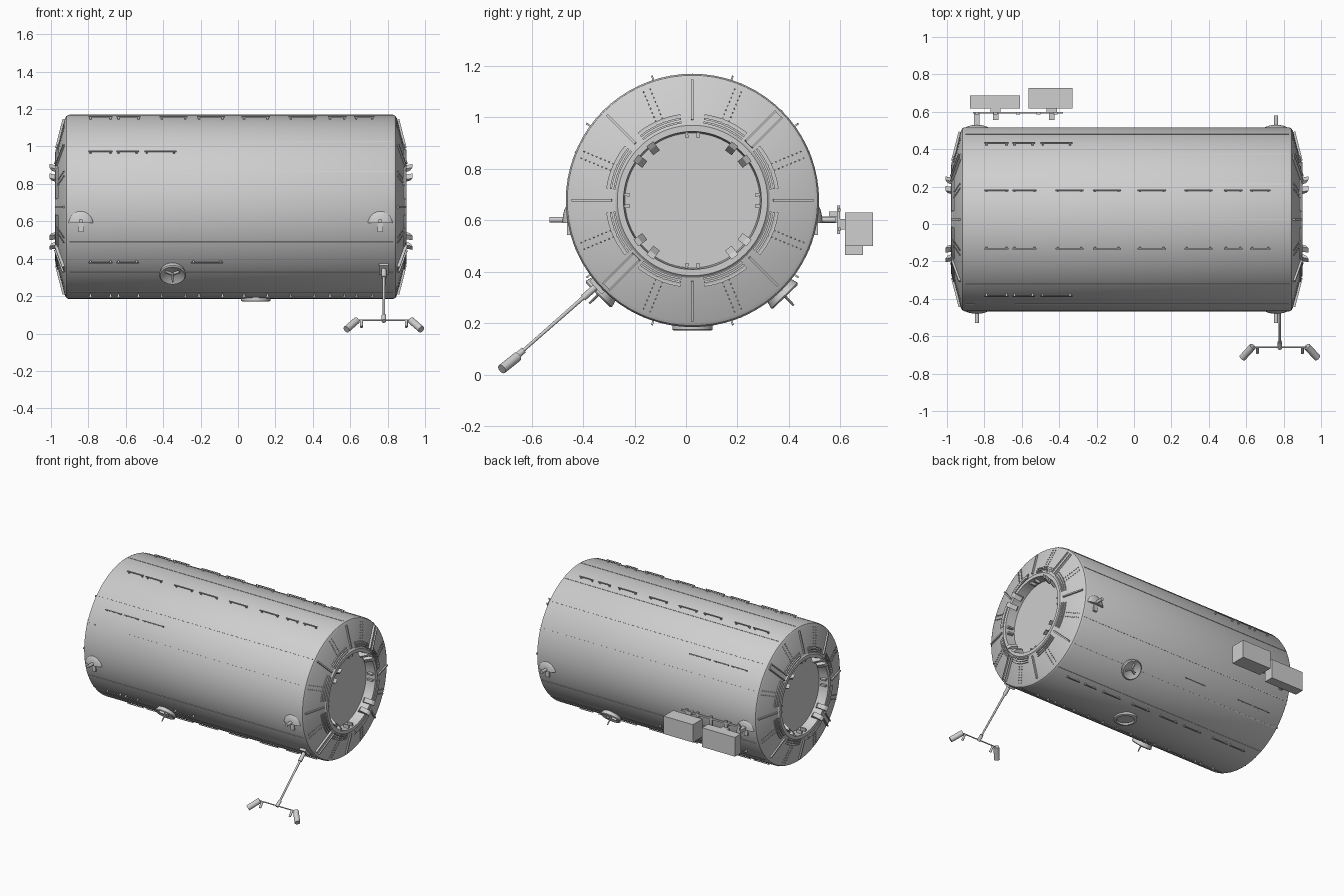
import bpy, bmesh, math
from mathutils import Matrix, Vector

if "Cube" in bpy.data.objects:
    bpy.data.objects.remove(bpy.data.objects["Cube"])

CY, CZ, R = 0.025, 0.677, 0.492      # hull axis and radius
X0, X1 = -0.918, 0.842               # hull ends
rad = math.radians

grey = bpy.data.materials.new("light_grey_metal")
grey.diffuse_color = (0.62, 0.62, 0.62, 1)
grey.use_nodes = True
grey.node_tree.nodes["Principled BSDF"].inputs["Base Color"].default_value = grey.diffuse_color


def finish(name, bm, smooth=True):
    """Turn a bmesh into a named object."""
    bmesh.ops.recalc_face_normals(bm, faces=bm.faces[:])
    me = bpy.data.meshes.new(name)
    bm.to_mesh(me)
    bm.free()
    me.materials.append(grey)
    ob = bpy.data.objects.new(name, me)
    bpy.context.collection.objects.link(ob)
    if smooth:
        bpy.ops.object.select_all(action='DESELECT')
        ob.select_set(True)
        bpy.context.view_layer.objects.active = ob
        bpy.ops.object.shade_smooth_by_angle(angle=rad(30))
    return ob


def frame(x, deg, r):
    """Local frame on the hull: X along the axis, Y tangent, Z outward."""
    a = rad(deg)
    out = Vector((0, math.cos(a), math.sin(a)))
    ax = Vector((1, 0, 0))
    m = Matrix((ax, out.cross(ax), out)).transposed().to_4x4()
    return Matrix.Translation((x, CY + r * out.y, CZ + r * out.z)) @ m


def box(bm, size, m=Matrix(), at=(0, 0, 0)):
    bmesh.ops.create_cube(bm, size=1, matrix=m @ Matrix.Translation(at) @ Matrix.Diagonal((*size, 1)))


def rod(bm, a, b, r, r2=None, seg=16):
    a, b = Vector(a), Vector(b)
    q = (b - a).to_track_quat('Z', 'Y').to_matrix().to_4x4()
    bmesh.ops.create_cone(bm, cap_ends=True, segments=seg, radius1=r, radius2=r if r2 is None else r2,
                          depth=(b - a).length, matrix=Matrix.Translation((a + b) / 2) @ q)


def lathe(bm, profile, m, seg, start=0, sweep=360):
    """Spin (height, radius) points about the local Z axis of m."""
    vs = [bm.verts.new((p[1], 0, p[0])) for p in profile]
    es = [bm.edges.new(e) for e in zip(vs, vs[1:])]
    rot = Matrix.Rotation(rad(start), 4, 'Z')
    bmesh.ops.transform(bm, matrix=rot, verts=vs)
    out = bmesh.ops.spin(bm, geom=vs + es, cent=(0, 0, 0), axis=(0, 0, 1), dvec=(0, 0, 0),
                         angle=rad(sweep), steps=seg, use_merge=False)
    new = set(vs)
    todo = list(vs)
    while todo:
        for e in todo.pop().link_edges:
            for v in e.verts:
                if v not in new:
                    new.add(v)
                    todo.append(v)
    new = list(new)
    bmesh.ops.transform(bm, matrix=m, verts=new)
    bmesh.ops.remove_doubles(bm, verts=new, dist=1e-5)


# frames whose Z points out of each end of the hull, origin at the hull edge
ENDS = [Matrix.Translation((X1, CY, CZ)) @ Matrix(((0, 0, 1), (1, 0, 0), (0, 1, 0))).to_4x4(),
        Matrix.Translation((X0, CY, CZ)) @ Matrix(((0, 0, -1), (1, 0, 0), (0, 1, 0))).to_4x4()]

# hull shell
bm = bmesh.new()
lathe(bm, [(0, R - 0.006), (0.012, R), (X1 - X0 - 0.012, R), (X1 - X0, R - 0.006)],
      Matrix.Translation((X0, CY, CZ)) @ Matrix(((0, 0, 1), (1, 0, 0), (0, 1, 0))).to_4x4(), 72)
finish("hull", bm)

# conical end, berthing ring and recessed hatch at both ends
for m, side in zip(ENDS, ("right", "left")):
    bm = bmesh.new()
    lathe(bm, [(0, R - 0.006), (0.008, R - 0.02), (0.052, 0.30), (0.06, 0.292), (0.06, 0.268),
               (-0.01, 0.262), (-0.01, 0)], m, 72)
    finish(f"end_cone_{side}", bm)

    # radial ribs, double on one diagonal
    bm = bmesh.new()
    for i in range(16):
        deg = i * 22.5
        spine = m @ Matrix.Rotation(rad(deg), 4, 'Z') @ Matrix.Translation((0.39, 0, 0.031)) \
            @ Matrix.Rotation(math.atan2(0.044, 0.172), 4, 'Y')
        if deg in (45, 225):
            for t in (-0.018, 0.018):
                box(bm, (0.17, 0.007, 0.018), spine, (0, t, 0.004))
            box(bm, (0.17, 0.03, 0.008), spine)
        elif i % 2 == 0:
            box(bm, (0.16, 0.010, 0.014), spine, (0, 0, 0.002))
        else:
            # rows of fasteners between the ribs
            for k in range(9):
                for t in (-0.014, 0.014):
                    box(bm, (0.005, 0.005, 0.006), spine, (-0.07 + k * 0.018, t, 0.001))
    finish(f"end_ribs_{side}", bm, False)

    # stepped arc plates around the ring
    bm = bmesh.new()
    for q in range(4):
        for a, s in ((8, 31), (51, 31)):
            for r, h in ((0.302, 0.058), (0.316, 0.054), (0.330, 0.050)):
                lathe(bm, [(h - 0.02, r), (h, r), (h, r + 0.008), (h - 0.02, r + 0.008)], m, 8, q * 90 + a, s)
    finish(f"ring_steps_{side}", bm)

    # alignment guides and latches inside the ring
    bm = bmesh.new()
    for q in range(4):
        for off in (-8, 8):
            g = m @ Matrix.Rotation(rad(45 + q * 90 + off), 4, 'Z')
            prof = [(0.268, 0.0), (0.268, 0.06), (0.275, 0.09), (0.255, 0.078), (0.232, 0.03)]
            vs = [[bm.verts.new(g @ Vector((r, t, h))) for r, h in prof] for t in (-0.016, 0.016)]
            bm.faces.new(vs[0])
            bm.faces.new(vs[1])
            for k in range(5):
                bm.faces.new((vs[0][k], vs[0][k - 1], vs[1][k - 1], vs[1][k]))
        for off in (-5, 5):
            box(bm, (0.022, 0.012, 0.04), m @ Matrix.Rotation(rad(q * 90 + off), 4, 'Z'), (0.255, 0, 0.03))
    finish(f"docking_guides_{side}", bm, False)

# lengthwise panel seams
bm = bmesh.new()
for deg in (22.5, 45, 67.5, 90, 135, 157.5, 202.5, 225, 247.5, 292.5, 315, 337.5):
    if deg == 157.5:
        spans = ((-0.9, -0.85), (-0.64, 0.83))
    else:
        spans = ((-0.9, 0.83),)
    for a, b in spans:
        box(bm, (b - a, 0.005, 0.004), frame((a + b) / 2, deg, R))
finish("panel_seams", bm, False)

# handrails
bm = bmesh.new()
LONG = ((-0.80, -0.67), (-0.65, -0.52), (-0.42, -0.27), (-0.22, -0.07), (0.02, 0.17),
        (0.27, 0.42), (0.48, 0.58), (0.62, 0.73))
SHORT = ((-0.80, -0.67), (-0.65, -0.53), (-0.50, -0.33))
LOW = ((-0.80, -0.67), (-0.65, -0.53), (-0.25, -0.08))
for deg, spans in ((72, LONG), (108, LONG), (252, LONG), (288, LONG),
                   (36, SHORT), (144, SHORT), (216, LOW), (324, LOW)):
    for a, b in spans:
        f = frame((a + b) / 2, deg, R)
        box(bm, (b - a, 0.007, 0.005), f, (0, 0, 0.015))
        for s in (-1, 1):
            box(bm, (0.010, 0.007, 0.018), f, (s * ((b - a) / 2 - 0.012), 0, 0.006))
finish("handrails", bm, False)

# trunnion fairings with pins, two per side
for name, s in (("front", -1), ("back", 1)):
    bm = bmesh.new()
    for x in (-0.84, 0.76):
        y = CY + s * 0.484
        new = bmesh.ops.create_uvsphere(bm, u_segments=24, v_segments=12, radius=1)["verts"]
        bmesh.ops.transform(bm, verts=new, matrix=Matrix.Translation((x, y - s * 0.005, 0.59))
                            @ Matrix.Diagonal((0.068, 0.026, 0.072, 1)))
        geom = new + list({e for v in new for e in v.link_edges}) + list({f for v in new for f in v.link_faces})
        cut = bmesh.ops.bisect_plane(bm, geom=geom, plane_co=(0, 0, 0.59), plane_no=(0, 0, -1), clear_outer=True)
        bmesh.ops.holes_fill(bm, edges=[e for e in cut["geom_cut"] if isinstance(e, bmesh.types.BMEdge)])
        rod(bm, (x, y - s * 0.03, 0.602), (x, CY + s * 0.555, 0.602), 0.011)
        box(bm, (0.028, 0.04, 0.05), at=(x, y - s * 0.016, 0.567))
    finish(f"trunnions_{name}", bm)

# grapple fixtures: dish, hub and pin with three cams
for name, x, deg in (("front", -0.35, 225), ("back", 0.34, 314)):
    bm = bmesh.new()
    f = frame(x, deg, R)
    lathe(bm, [(-0.02, 0.06), (0.022, 0.072), (0.028, 0.066), (0.012, 0.035), (0.012, 0)], f, 32)
    rod(bm, f @ Vector((0, 0, 0)), f @ Vector((0, 0, 0.075)), 0.006, 0.004, 10)
    for k in range(3):
        box(bm, (0.036, 0.008, 0.018), f @ Matrix.Rotation(rad(k * 120 + 30), 4, 'Z'), (0.025, 0, 0.018))
    finish(f"grapple_fixture_{name}", bm)

# keel ring
bm = bmesh.new()
lathe(bm, [(-0.02, 0.078), (0.010, 0.078), (0.014, 0.070), (0.014, 0.060), (0.003, 0.056), (0.003, 0)],
      frame(0.095, 270, R), 32)
finish("keel_ring", bm)

# lamp boom with crossbar and two lamps
bm = bmesh.new()
rod(bm, (0.78, -0.33, 0.36), (0.78, -0.66, 0.07), 0.008, 0.006)
rod(bm, (0.78, -0.33, 0.36), (0.78, -0.40, 0.298), 0.013)
rod(bm, (0.78, -0.63, 0.096), (0.78, -0.665, 0.066), 0.012)
box(bm, (0.05, 0.07, 0.03), frame(0.78, 222, R))
rod(bm, (0.63, -0.66, 0.07), (0.93, -0.66, 0.07), 0.004, seg=8)
for s in (-1, 1):
    rod(bm, (0.78 + s * 0.12, -0.66, 0.07), (0.78 + s * 0.12, -0.69, 0.035), 0.008)
    rod(bm, (0.78 + s * 0.145, -0.655, 0.07), (0.78 + s * 0.20, -0.715, 0.022), 0.019)
finish("lamp_boom", bm)

# equipment boxes on the back
bm = bmesh.new()
box(bm, (0.265, 0.07, 0.14), at=(-0.743, 0.652, 0.535))
box(bm, (0.235, 0.11, 0.13), at=(-0.447, 0.672, 0.565))
finish("equipment_boxes", bm, False)

# mounting rack that holds the boxes
bm = bmesh.new()
for z in (0.565, 0.64):
    box(bm, (0.48, 0.010, 0.012), at=(-0.62, 0.595, z))
for x in (-0.84, -0.74, -0.62, -0.51, -0.42):
    box(bm, (0.02, 0.012, 0.11), at=(x, 0.592, 0.602))
for x in (-0.74, -0.44):
    box(bm, (0.055, 0.035, 0.04), at=(x, 0.608, 0.585))
    box(bm, (0.03, 0.04, 0.02), at=(x, 0.575, 0.625))
box(bm, (0.03, 0.09, 0.025), at=(-0.84, 0.55, 0.602))
finish("mounting_rack", bm, False)
